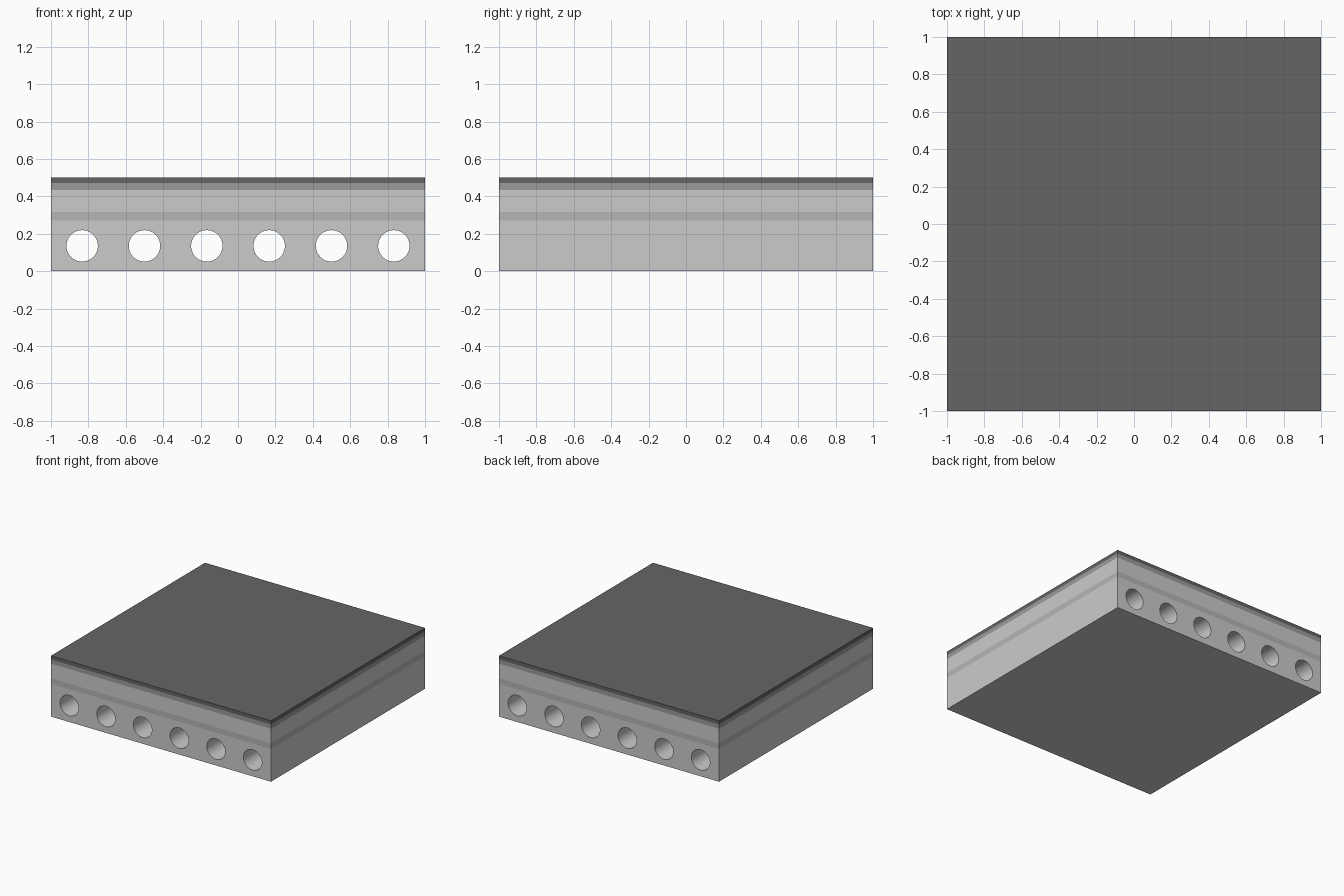
import bpy, math

if "Cube" in bpy.data.objects:
    bpy.data.objects.remove(bpy.data.objects["Cube"])

SLAB_H, HOLE_R, HOLE_Z = 0.27, 0.084, 0.135


def paint(obj, grey):
    mat = bpy.data.materials.new(obj.name + "_grey")
    mat.diffuse_color = (grey, grey, grey, 1)
    mat.use_nodes = True
    mat.node_tree.nodes["Principled BSDF"].inputs["Base Color"].default_value = mat.diffuse_color
    obj.data.materials.append(mat)


def layer(name, z0, z1, grey):
    bpy.ops.mesh.primitive_cube_add(size=1, location=(0, 0, (z0 + z1) / 2))
    obj = bpy.context.object
    obj.name = name
    obj.scale = (2, 2, z1 - z0)
    bpy.ops.object.transform_apply(location=False, rotation=False, scale=True)
    paint(obj, grey)


def add_loop(curve, points):
    spline = curve.splines.new('POLY')
    spline.points.add(len(points) - 1)
    for p, (x, z) in zip(spline.points, points):
        p.co = (x, z, 0, 1)
    spline.use_cyclic_u = True


# Hollow-core slab: rectangular profile with six round holes, extruded front to back
curve = bpy.data.curves.new("hollow_core_slab", 'CURVE')
curve.dimensions = '2D'
curve.fill_mode = 'BOTH'
curve.extrude = 1.0
add_loop(curve, [(-1, 0), (1, 0), (1, SLAB_H), (-1, SLAB_H)])
for i in range(6):
    cx = -5 / 6 + i / 3
    add_loop(curve, [(cx + HOLE_R * math.cos(a), HOLE_Z + HOLE_R * math.sin(a))
                     for a in (math.tau * k / 48 for k in range(48))])
slab = bpy.data.objects.new("hollow_core_slab", curve)
bpy.context.collection.objects.link(slab)
slab.rotation_euler.x = math.pi / 2
bpy.context.view_layer.objects.active = slab
slab.select_set(True)
bpy.ops.object.convert(target='MESH')
slab = bpy.context.object
bpy.ops.object.transform_apply(location=False, rotation=True, scale=False)
bpy.ops.object.mode_set(mode='EDIT')
bpy.ops.mesh.select_all(action='SELECT')
bpy.ops.mesh.remove_doubles(threshold=0.0001)
bpy.ops.mesh.normals_make_consistent(inside=False)
bpy.ops.object.mode_set(mode='OBJECT')
bpy.ops.object.shade_smooth_by_angle(angle=math.radians(30))

# Floor build-up stacked on the slab
layer("levelling_layer", SLAB_H, 0.315, 0.46)
layer("insulation_layer", 0.315, 0.435, 0.68)
layer("screed_layer", 0.435, 0.47, 0.33)
layer("floor_finish", 0.47, 0.5, 0.13)
